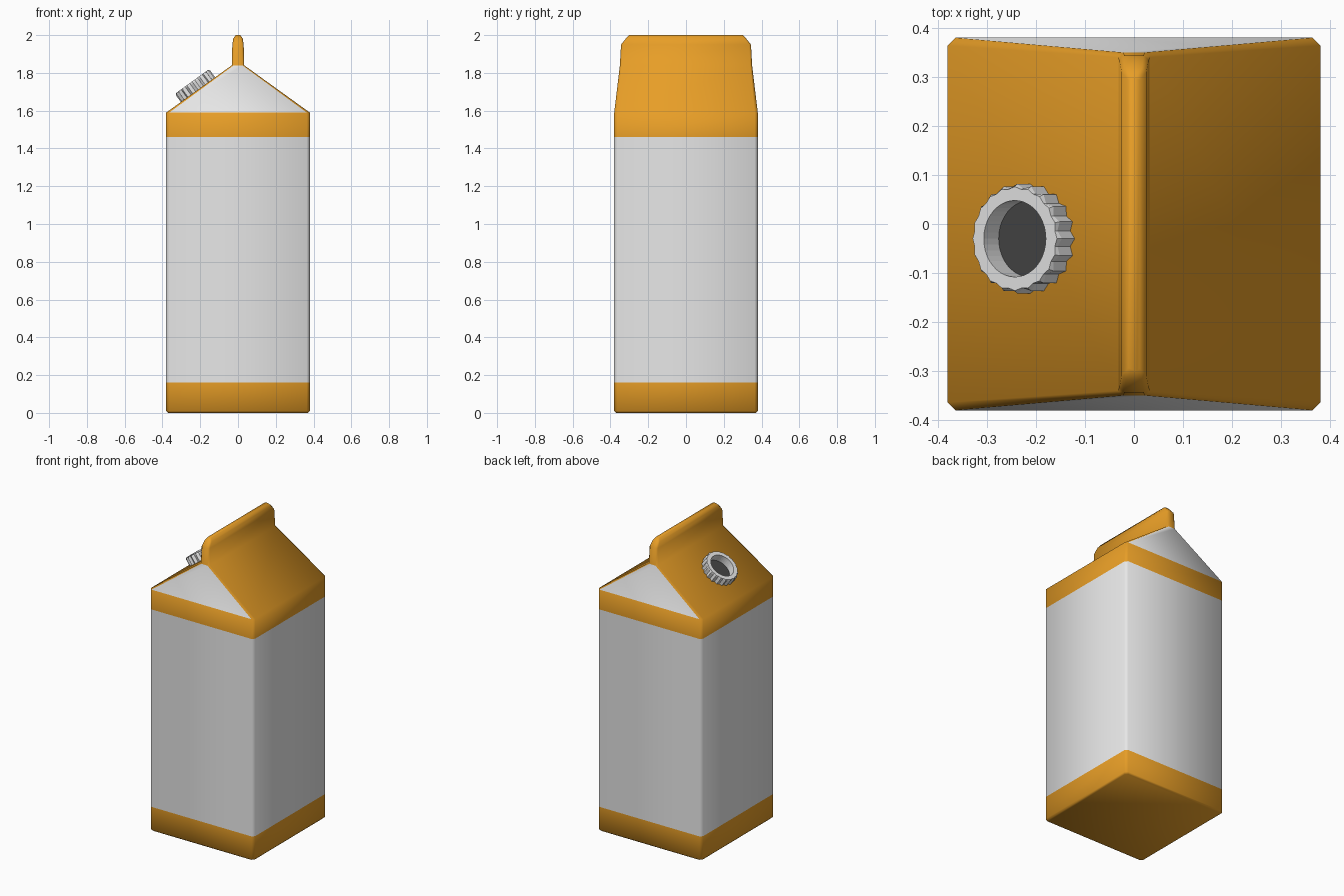
import bpy, bmesh, math

if "Cube" in bpy.data.objects:
    bpy.data.objects.remove(bpy.data.objects["Cube"])


def material(name, rgb):
    m = bpy.data.materials.new(name)
    m.diffuse_color = (*rgb, 1)
    m.use_nodes = True
    m.node_tree.nodes["Principled BSDF"].inputs["Base Color"].default_value = m.diffuse_color
    return m


WHITE = material("carton white", (0.8, 0.8, 0.8))
ORANGE = material("orange", (0.80, 0.34, 0.02))
DARK = material("dark grey", (0.06, 0.06, 0.06))


def finish(bm, name, mats, angle):
    bmesh.ops.recalc_face_normals(bm, faces=bm.faces)
    me = bpy.data.meshes.new(name)
    bm.to_mesh(me)
    bm.free()
    for m in mats:
        me.materials.append(m)
    ob = bpy.data.objects.new(name, me)
    bpy.context.collection.objects.link(ob)
    bpy.ops.object.select_all(action='DESELECT')
    ob.select_set(True)
    bpy.context.view_layer.objects.active = ob
    if angle:
        bpy.ops.object.shade_smooth_by_angle(angle=math.radians(angle))
    return ob


def bridge(bm, a, b):
    n = len(a)
    return [bm.faces.new((a[i], a[(i + 1) % n], b[(i + 1) % n], b[i])) for i in range(n)]


# Carton: stacked chamfered rectangles (z, half x, half y, chamfer)
levels = [
    (0.0, 0.37, 0.37, 0.015), (0.01, 0.38, 0.38, 0.016),
    (0.16, 0.38, 0.38, 0.016), (1.46, 0.38, 0.38, 0.016),
    (1.59, 0.38, 0.38, 0.016), (1.84, 0.033, 0.35, 0.010),
    (1.95, 0.030, 0.344, 0.010), (1.982, 0.025, 0.318, 0.009),
    (2.0, 0.012, 0.30, 0.006),
]
bm = bmesh.new()
rings = []
for z, x, y, c in levels:
    pts = [(x, c - y), (x, y - c), (x - c, y), (c - x, y),
           (-x, y - c), (-x, c - y), (c - x, -y), (x - c, -y)]
    rings.append([bm.verts.new((px, py, z)) for px, py in pts])
for a, b in zip(rings, rings[1:]):
    bridge(bm, a, b)
bm.faces.new(rings[0])
bm.faces.new(rings[-1])
bmesh.ops.recalc_face_normals(bm, faces=bm.faces)
# white middle and gable ends, orange elsewhere
for f in bm.faces:
    z = f.calc_center_median().z
    gable = 1.6 < z < 1.84 and abs(f.normal.y) > 3 * abs(f.normal.x)
    f.material_index = 0 if 0.2 < z < 1.4 or gable else 1
finish(bm, "carton", [WHITE, ORANGE], 60)

# Ribbed spout ring on the left roof slope
tilt = -math.atan2(0.25, 0.347)
place = (-0.211, -0.03, 1.71)
N = 40


def circle(bm, r_even, r_odd, z):
    return [bm.verts.new(((r_even, r_odd)[i % 2] * math.cos(math.tau * i / N),
                          (r_even, r_odd)[i % 2] * math.sin(math.tau * i / N), z))
            for i in range(N)]


bm = bmesh.new()
loops = [circle(bm, *p) for p in [
    (0.078, 0.078, -0.003), (0.112, 0.102, -0.003), (0.112, 0.102, 0.046),
    (0.106, 0.102, 0.055), (0.078, 0.078, 0.055)]]
for a, b in zip(loops, loops[1:] + loops[:1]):
    bridge(bm, a, b)
ring = finish(bm, "spout_ring", [WHITE], 0)

# Dark opening inside the ring
bm = bmesh.new()
bmesh.ops.create_cone(bm, cap_ends=True, segments=N, radius1=0.0785, radius2=0.0785, depth=0.006)
opening = finish(bm, "spout_opening", [DARK], 0)

for ob in (ring, opening):
    ob.location = place
    ob.rotation_euler = (0, tilt, 0)
